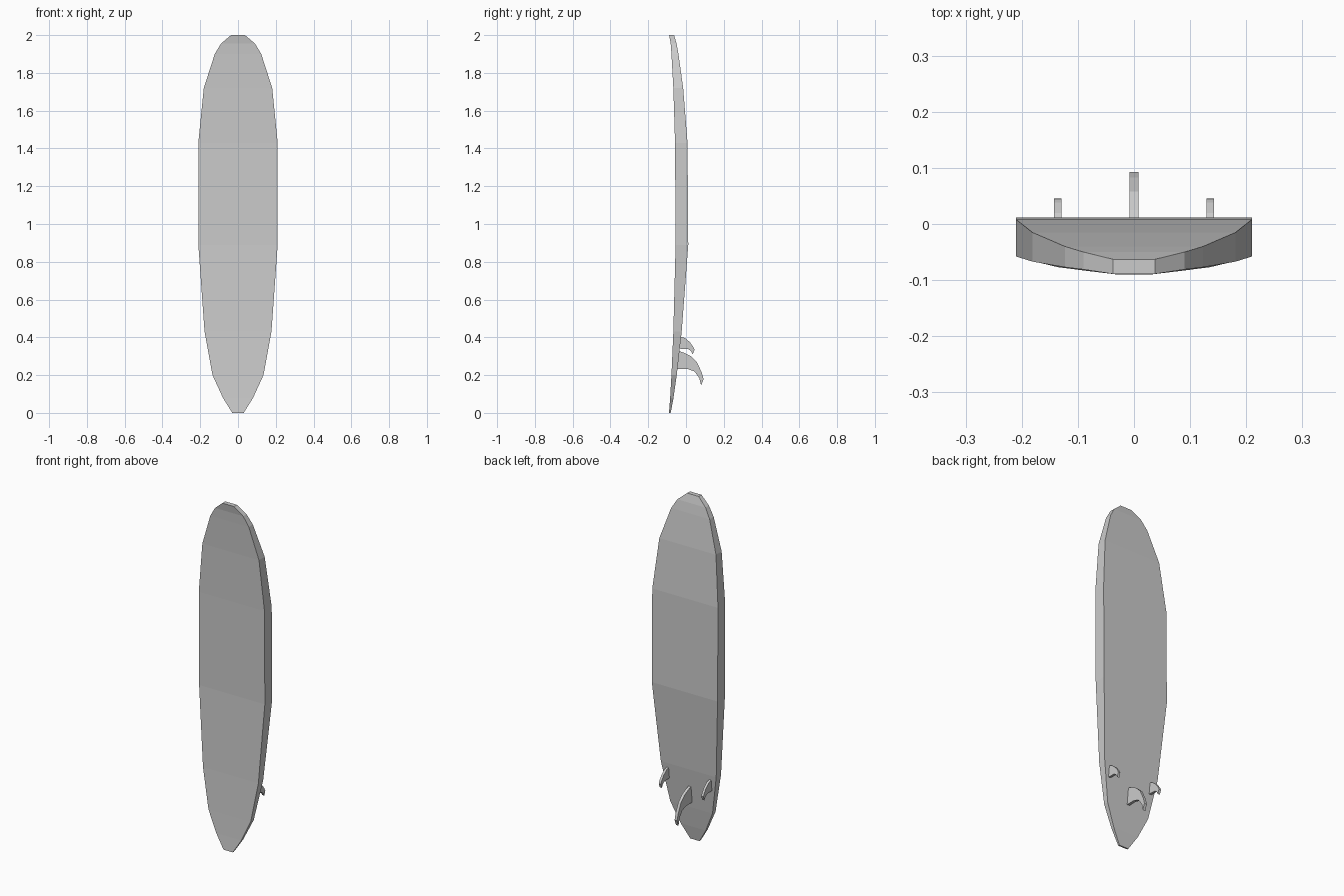
import bpy
import bmesh

cube = bpy.data.objects.get("Cube")
if cube:
    bpy.data.objects.remove(cube, do_unlink=True)

# Single plain finish for the whole model
grey = bpy.data.materials.new("light grey")
grey.use_nodes = True
grey.diffuse_color = (0.6, 0.6, 0.6, 1)
grey.node_tree.nodes["Principled BSDF"].inputs["Base Color"].default_value = grey.diffuse_color


def finish(name, bm):
    bmesh.ops.recalc_face_normals(bm, faces=bm.faces)
    mesh = bpy.data.meshes.new(name)
    bm.to_mesh(mesh)
    bm.free()
    mesh.materials.append(grey)
    obj = bpy.data.objects.new(name, mesh)
    bpy.context.collection.objects.link(obj)
    return obj


def make_board(stations):
    """Loft rectangular sections: height, half width, front y, back y."""
    bm = bmesh.new()
    rings = []
    for z, w, front, back in stations:
        corners = ((-w, front), (w, front), (w, back), (-w, back))
        rings.append([bm.verts.new((x, y, z)) for x, y in corners])
    for low, high in zip(rings, rings[1:]):
        for i in range(4):
            j = (i + 1) % 4
            bm.faces.new((low[i], low[j], high[j], high[i]))
    bm.faces.new(rings[0])
    bm.faces.new(rings[-1])
    return finish("board", bm)


def make_fin(name, profile, x, thickness):
    """Extrude a curved (y, z) profile sideways."""
    bm = bmesh.new()
    face = bm.faces.new([bm.verts.new((x - thickness / 2, y, z)) for y, z in profile])
    extruded = bmesh.ops.extrude_face_region(bm, geom=[face])["geom"]
    verts = [v for v in extruded if isinstance(v, bmesh.types.BMVert)]
    bmesh.ops.translate(bm, verts=verts, vec=(thickness, 0, 0))
    return finish(name, bm)


# Board, tail to nose, with rocker curving both ends forward
make_board([
    (0.00, 0.030, -0.090, -0.081),
    (0.08, 0.080, -0.084, -0.066),
    (0.20, 0.135, -0.077, -0.049),
    (0.43, 0.177, -0.067, -0.023),
    (0.89, 0.210, -0.055, 0.012),
    (1.43, 0.210, -0.058, 0.008),
    (1.72, 0.181, -0.067, -0.015),
    (1.90, 0.123, -0.077, -0.040),
    (1.955, 0.090, -0.081, -0.050),
    (2.00, 0.037, -0.089, -0.063),
])

# Swept fins with their roots sunk into the board
center_profile = [
    (-0.045, 0.330), (-0.010, 0.318), (0.025, 0.300), (0.058, 0.268),
    (0.083, 0.215), (0.093, 0.178), (0.080, 0.145), (0.070, 0.185),
    (0.045, 0.219), (0.010, 0.232), (-0.050, 0.232),
]
side_profile = [
    (-0.040, 0.408), (-0.005, 0.396), (0.020, 0.375), (0.038, 0.350),
    (0.045, 0.335), (0.036, 0.310), (0.028, 0.325), (0.012, 0.338),
    (-0.040, 0.340),
]
make_fin("center_fin", center_profile, 0, 0.016)
for side, sign in (("left", 1), ("right", -1)):
    make_fin(side + "_fin", side_profile, sign * 0.136, 0.0135)
